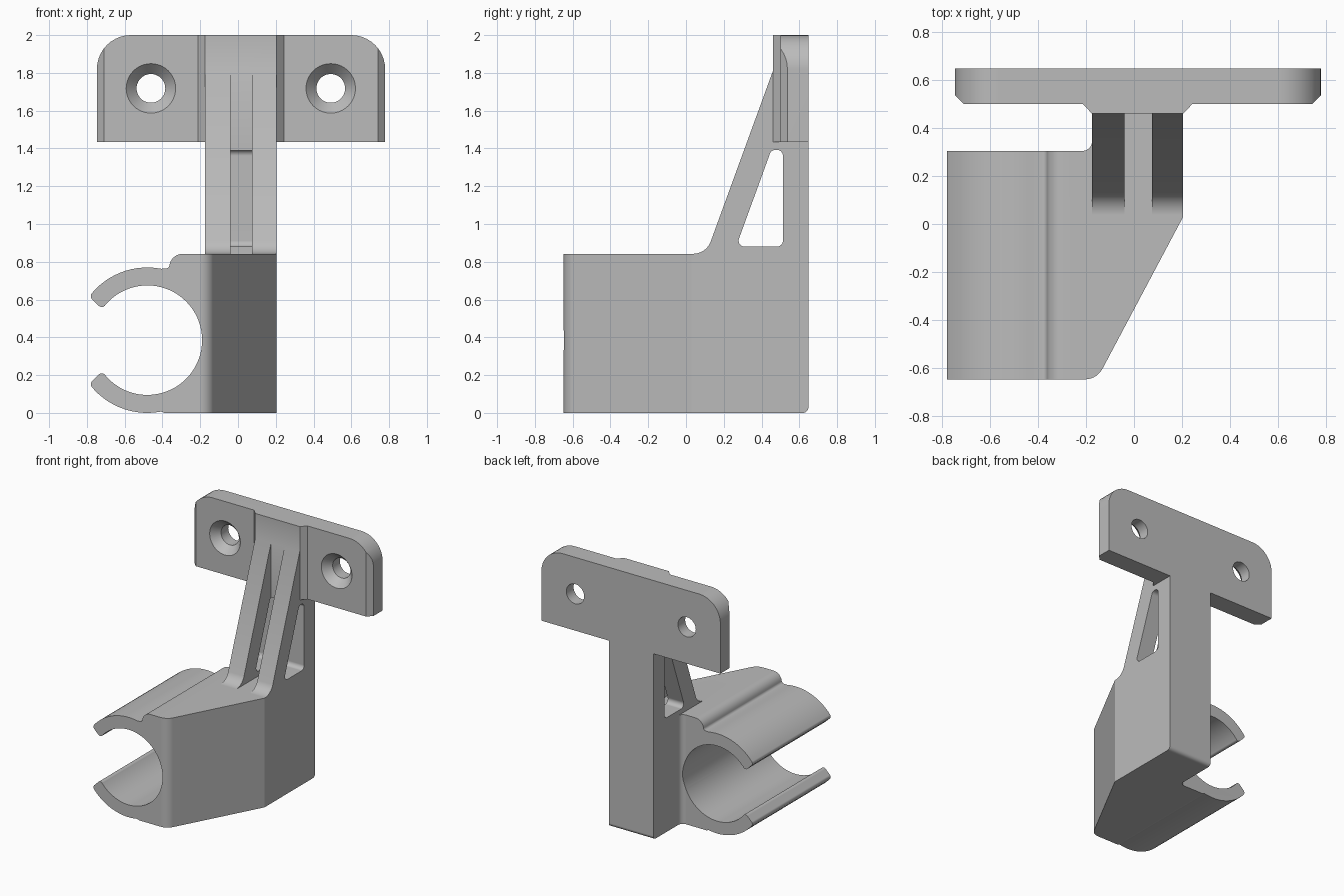
import bpy, bmesh
from math import radians, cos, sin, tan, pi
from mathutils import Vector

if "Cube" in bpy.data.objects:
    bpy.data.objects.remove(bpy.data.objects["Cube"], do_unlink=True)

grey = bpy.data.materials.new("plain grey")
grey.use_nodes = True
grey.diffuse_color = (0.5, 0.5, 0.5, 1)
grey.node_tree.nodes["Principled BSDF"].inputs["Base Color"].default_value = (0.5, 0.5, 0.5, 1)


def rounded(points, step=radians(9)):
    """Outline from (a, b) or (a, b, radius) corners, with radii turned into arcs."""
    out = []
    n = len(points)
    for i, p in enumerate(points):
        c = Vector(p[:2])
        if len(p) == 2:
            out.append(c)
            continue
        u = (Vector(points[i - 1][:2]) - c).normalized()
        v = (Vector(points[(i + 1) % n][:2]) - c).normalized()
        half = u.angle(v) / 2
        centre = c + (u + v).normalized() * p[2] / sin(half)
        start = c + u * p[2] / tan(half) - centre
        end = c + v * p[2] / tan(half) - centre
        sweep = pi - 2 * half
        count = max(2, round(sweep / step))
        for k in range(count + 1):
            t = sweep * k / count
            out.append(centre + (start * sin(sweep - t) + end * sin(t)) / sin(sweep))
    return out


def arc(centre, r, a0, a1, count):
    """Points on a circle from a0 to a1 degrees."""
    angles = [radians(a0 + (a1 - a0) * k / count) for k in range(count + 1)]
    return [(centre[0] + r * cos(a), centre[1] + r * sin(a)) for a in angles]


def prism(name, points, axis, lo, hi):
    """Extrude an outline along an axis."""
    place = {"x": lambda a, b, d: (d, a, b),
             "y": lambda a, b, d: (a, d, b),
             "z": lambda a, b, d: (a, b, d)}[axis]
    bm = bmesh.new()
    face = bm.faces.new([bm.verts.new(place(a, b, lo)) for a, b in rounded(points)])
    new = bmesh.ops.extrude_face_region(bm, geom=[face])["geom"]
    shift = Vector(place(0, 0, hi - lo))
    bmesh.ops.translate(bm, vec=shift, verts=[g for g in new if isinstance(g, bmesh.types.BMVert)])
    bmesh.ops.recalc_face_normals(bm, faces=bm.faces)
    mesh = bpy.data.meshes.new(name)
    bm.to_mesh(mesh)
    bm.free()
    mesh.materials.append(grey)
    obj = bpy.data.objects.new(name, mesh)
    bpy.context.collection.objects.link(obj)
    return obj


def combine(obj, other, operation):
    """Apply a boolean and drop the second solid."""
    mod = obj.modifiers.new("combine", "BOOLEAN")
    mod.operation, mod.solver, mod.object = operation, "EXACT", other
    bpy.context.view_layer.objects.active = obj
    bpy.ops.object.modifier_apply(modifier=mod.name)
    bpy.data.objects.remove(other, do_unlink=True)


LEFT, RIGHT, BACK = -0.175, 0.205, 0.648

# Clip and block: front profile trimmed by the footprint
pipe = (-0.48, 0.385)
tip = [arc(pipe, r, a, a, 1)[0] for r, a in ((0.385, 143), (0.29, 145.5))]
low_tip = [(x, 2 * pipe[1] - z) for x, z in tip]
clip_profile = (
    [(0.3, 0), (0.3, 0.842), (-0.355, 0.842, 0.07), (-0.365, 0.765, 0.02)]
    + arc(pipe, 0.385, 79, 136, 12)
    + [(*tip[0], 0.022), (*tip[1], 0.022)]
    + arc(pipe, 0.29, 139, -139, 56)
    + [(*low_tip[1], 0.022), (*low_tip[0], 0.022)]
    + arc(pipe, 0.385, -136, -79, 12) + [(-0.39, 0)])
bracket = prism("bracket", clip_profile, "y", -0.8, 0.8)
footprint = [(-0.9, -BACK), (-0.155, -BACK, 0.083), (RIGHT, 0.03), (RIGHT, 0.5),
             (LEFT, 0.5), (LEFT, 0.305, 0.04), (-0.9, 0.305)]
combine(bracket, prism("footprint", footprint, "z", -0.1, 1), "INTERSECT")

# Upright spine with sloping ribs, a slot between them and a side window
spine_profile = [(0.032, 0), (BACK, 0, 0.03), (BACK, 1.81), (0.46, 1.81),
                 (0.107, 0.842, 0.1), (0.032, 0.842)]
spine = prism("spine", spine_profile, "x", LEFT, RIGHT)
slot = [(-0.04, -0.1), (0.075, -0.1), (0.075, 0.46), (-0.04, 0.46)]
combine(spine, prism("slot", slot, "z", 0.842, 1.9), "DIFFERENCE")
window = [(0.265, 0.88, 0.032), (0.513, 0.88, 0.032), (0.513, 1.393, 0.032), (0.452, 1.393, 0.032)]
combine(spine, prism("window", window, "x", -0.5, 0.5), "DIFFERENCE")

# Mounting plate: chamfered plan with a central boss, rounded at the top
plan = [(-0.747, BACK), (-0.747, 0.537), (-0.71, 0.5), (-0.213, 0.5), (LEFT, 0.46),
        (RIGHT, 0.46), (0.243, 0.5), (0.742, 0.5), (0.779, 0.537), (0.779, BACK)]
plate = prism("mounting_plate", plan, "z", 1.435, 2.1)
outline = [(-0.747, 1.3), (0.779, 1.3), (0.779, 2, 0.18), (-0.747, 2, 0.18)]
combine(plate, prism("plate_outline", outline, "y", 0.3, 0.8), "INTERSECT")

# Countersunk screw holes
for x in (-0.461, 0.491):
    for r1, r2, y0, y1 in ((0.142, 0.076, 0.488, 0.56), (0.076, 0.076, 0.54, 0.8)):
        bpy.ops.mesh.primitive_cone_add(vertices=40, radius1=r1, radius2=r2, depth=y1 - y0,
                                        location=(x, (y0 + y1) / 2, 1.718),
                                        rotation=(-pi / 2, 0, 0))
        combine(plate, bpy.context.object, "DIFFERENCE")

# Fuse the parts and finish the surface
combine(bracket, spine, "UNION")
combine(bracket, plate, "UNION")
bm = bmesh.new()
bm.from_mesh(bracket.data)
bmesh.ops.remove_doubles(bm, verts=bm.verts, dist=0.0002)
bmesh.ops.dissolve_limit(bm, angle_limit=radians(0.5), verts=bm.verts, edges=bm.edges)
for f in bm.faces:
    f.material_index = 0
bm.to_mesh(bracket.data)
bm.free()
bpy.ops.object.select_all(action="DESELECT")
bracket.select_set(True)
bpy.context.view_layer.objects.active = bracket
bpy.ops.object.shade_smooth_by_angle(angle=radians(25))
normals = bracket.modifiers.new("even shading", "WEIGHTED_NORMAL")
normals.keep_sharp = True
